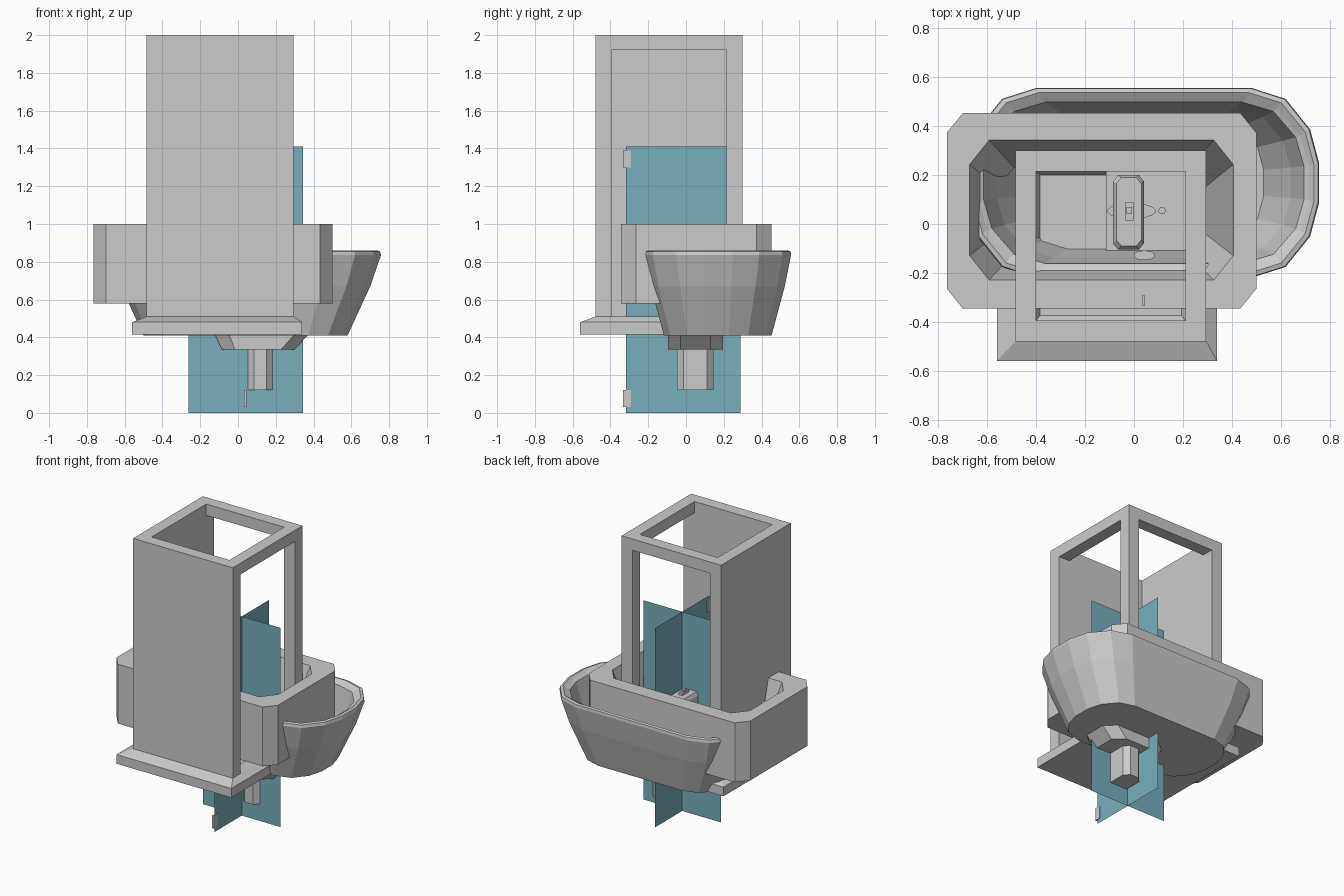
import bpy, bmesh, math

if "Cube" in bpy.data.objects:
    bpy.data.objects.remove(bpy.data.objects["Cube"])


def obj(name, bm, mat=None):
    bmesh.ops.recalc_face_normals(bm, faces=bm.faces)
    me = bpy.data.meshes.new(name)
    bm.to_mesh(me)
    bm.free()
    o = bpy.data.objects.new(name, me)
    bpy.context.collection.objects.link(o)
    if mat:
        me.materials.append(mat)
    return o


def loft(name, loops, closed=False, cap=True):
    """Skin a stack of equal-length loops of 3D points."""
    bm = bmesh.new()
    rings = [[bm.verts.new(p) for p in lp] for lp in loops]
    pairs = list(zip(rings, rings[1:]))
    if closed:
        pairs.append((rings[-1], rings[0]))
    for a, b in pairs:
        for i in range(len(a)):
            j = (i + 1) % len(a)
            bm.faces.new((a[i], a[j], b[j], b[i]))
    if cap and not closed:
        bm.faces.new(rings[0])
        bm.faces.new(rings[-1])
    return obj(name, bm)


def rect(x0, x1, y0, y1, z, cx=0.0, cy=0.0):
    """Rectangle loop, with cut corners if cx, cy are given."""
    if not cx:
        return [(x0, y0, z), (x1, y0, z), (x1, y1, z), (x0, y1, z)]
    return [(x0 + cx, y0, z), (x1 - cx, y0, z), (x1, y0 + cy, z), (x1, y1 - cy, z),
            (x1 - cx, y1, z), (x0 + cx, y1, z), (x0, y1 - cy, z), (x0, y0 + cy, z)]


def box(name, x0, x1, y0, y1, z0, z1):
    return loft(name, [rect(x0, x1, y0, y1, z0), rect(x0, x1, y0, y1, z1)])


def ngon(cx, cy, z, rx, ry, n=8):
    return [(cx + rx * math.cos(math.tau * (i + .5) / n),
             cy + ry * math.sin(math.tau * (i + .5) / n), z) for i in range(n)]


# Tower: solid front and left walls, open top, right and back
tower = box("tower_frame", -.485, .295, -.48, .30, .48, 2.0)
X, Y = (-.40, .21), (-.395, .215)
cuts = [box("cut_inside", *X, *Y, .3, 2.2),
        box("cut_right", 0, 1, *Y, .3, 1.92),
        box("cut_back", *X, 0, 1, .3, 1.92)]
bpy.context.view_layer.objects.active = tower
for c in cuts:
    m = tower.modifiers.new("cut", 'BOOLEAN')
    m.operation, m.object, m.solver = 'DIFFERENCE', c, 'EXACT'
    bpy.ops.object.modifier_apply(modifier=m.name)
    bpy.data.objects.remove(c)

# Tower base with sloped upper edge
loft("tower_base", [rect(-.56, .34, -.56, .38, .415), rect(-.56, .34, -.56, .38, .48),
                    rect(-.485, .295, -.48, .30, .51), rect(-.40, .21, -.395, .215, .51),
                    rect(-.385, .195, -.375, .20, .485)])

# Collar around the tower, hole narrowing downward
loft("collar", [rect(-.765, .50, -.345, .453, .58, .065, .08),
                rect(-.765, .50, -.345, .453, 1.0, .065, .08),
                rect(-.672, .406, -.229, .343, 1.0, .08, .10),
                rect(-.56, .29, -.12, .23, .58, .07, .08)], closed=True)

# Basin
QUARTER = [(.717, .08), (.68, .22), (.58, .345), (.44, .39)]


def basin_loop(z, a, b):
    q = [(x * a / .717, y * b / .39) for x, y in QUARTER]
    half = q + [(-x, y) for x, y in reversed(q)]
    return [(.04 + x, .168 + y, z) for x, y in half + [(-x, -y) for x, y in half]]


loft("basin", [basin_loop(*p) for p in [
    (.41, .54, .285), (.67, .660, .355), (.835, .717, .388), (.855, .712, .386),
    (.86, .695, .37), (.845, .675, .345), (.835, .655, .33),
    (.66, .60, .305), (.44, .49, .26)]])

# Drain under the basin
loft("drain_block", [rect(-.085, .297, -.095, .195, .335, .07, .065),
                     rect(-.12, .37, -.095, .195, .41, .075, .065)])
loft("drain_pipe", [rect(.05, .185, -.047, .145, z, .035, .035) for z in (.12, .335)])
loft("drain_cap", [ngon(.115, .055, z, .015, .015, 12) for z in (.50, .53)])

# Inner unit: rounded housing with switch, side knobs and front dial
box("unit_plate", -.115, .25, -.13, .22, .48, .52)
loft("unit_housing", [rect(-.085, .04, -.105, .20, .52, .02, .025),
                      rect(-.085, .04, -.105, .20, .85, .02, .025),
                      rect(-.072, .03, -.09, .19, .875, .02, .025)])
box("unit_switch", -.035, -.003, .015, .09, .87, .89)
box("unit_switch_lever", -.03, -.008, .04, .07, .89, .905)
loft("unit_side_knob", [ngon(-.01, .053, z, .10, .032, 16) for z in (.74, .79)])
loft("unit_dial", [ngon(.042, -.128, z, .045, .02, 10) for z in (.76, .80)])

# Crossed panels
teal = bpy.data.materials.new("teal")
teal.diffuse_color = (.19, .43, .50, 1)
teal.use_nodes = True
teal.node_tree.nodes["Principled BSDF"].inputs["Base Color"].default_value = teal.diffuse_color
PX, PY, H = .04, -.015, 1.41


def panel(name, a, b):
    bm = bmesh.new()
    bm.faces.new([bm.verts.new(p) for p in
                  [(*a, 0), (*b, 0), (*b, H), (*a, H)]])
    obj(name, bm, teal)


panel("panel_across", (-.263, PY), (.345, PY))
panel("panel_along", (PX, -.318), (PX, .288))

# Hinge tags on the front edge of the long panel
for n, z in (("lower", .075), ("upper", 1.345)):
    box("hinge_" + n, .032, .044, -.334, -.292, z - .045, z + .045)
